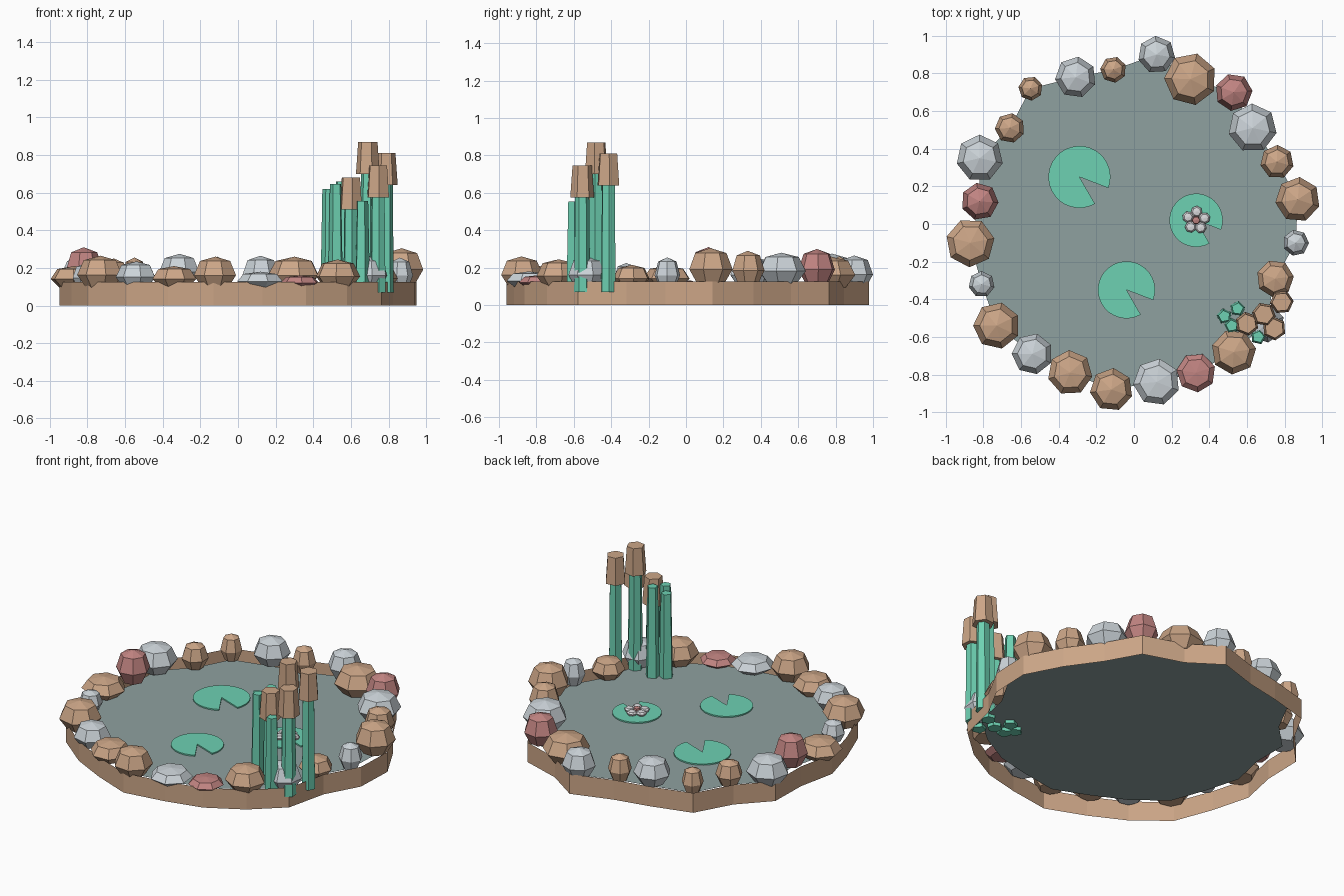
import bpy, bmesh, math, random
from mathutils import Vector

random.seed(4)
cube = bpy.data.objects.get("Cube")
if cube:
    bpy.data.objects.remove(cube, do_unlink=True)


def make_material(name, rgb):
    """Flat material from display colour values."""
    col = [((c + 0.055) / 1.055) ** 2.4 for c in rgb] + [1.0]
    mat = bpy.data.materials.new(name)
    mat.use_nodes = True
    mat.diffuse_color = col
    bsdf = mat.node_tree.nodes["Principled BSDF"]
    bsdf.inputs["Base Color"].default_value = col
    bsdf.inputs["Roughness"].default_value = 0.9
    return mat


brown = make_material("warm brown", (0.80, 0.65, 0.53))
grey = make_material("pale grey", (0.80, 0.83, 0.85))
red = make_material("dusty red", (0.76, 0.52, 0.51))
green = make_material("plant green", (0.43, 0.82, 0.70))
teal = make_material("pond water", (0.56, 0.63, 0.625))
white = make_material("petal white", (0.86, 0.86, 0.87))


def finish(bm, name, mat, fix_normals=True):
    if fix_normals:
        bmesh.ops.recalc_face_normals(bm, faces=bm.faces)
    mesh = bpy.data.meshes.new(name)
    bm.to_mesh(mesh)
    bm.free()
    mesh.materials.append(mat)
    obj = bpy.data.objects.new(name, mesh)
    bpy.context.collection.objects.link(obj)
    return obj


def lathe(name, mat, x, y, profile, sides, turn=0.0, apex=None):
    """Stack of polygon rings (radius, height), closed with a cap or a point."""
    bm = bmesh.new()
    rings = []
    for radius, z in profile:
        ring = []
        for i in range(sides):
            a = turn + math.tau * i / sides
            ring.append(bm.verts.new((x + radius * math.cos(a),
                                      y + radius * math.sin(a), z)))
        rings.append(ring)
    for low, high in zip(rings, rings[1:]):
        for i in range(sides):
            j = (i + 1) % sides
            bm.faces.new((low[i], low[j], high[j], high[i]))
    bm.faces.new(list(reversed(rings[0])))
    if apex is None:
        bm.faces.new(rings[-1])
    else:
        tip = bm.verts.new((x, y, apex))
        for i in range(sides):
            bm.faces.new((rings[-1][i], rings[-1][(i + 1) % sides], tip))
    return finish(bm, name, mat)


# Border stones, counter-clockwise: x, y, radius, top height, colour
stones = [
    (.87, .13, .12, .305, brown), (.76, .33, .09, .29, brown),
    (.63, .51, .13, .28, grey), (.53, .70, .10, .30, red),
    (.30, .77, .14, .26, brown), (.12, .90, .10, .265, grey),
    (-.11, .82, .07, .26, brown), (-.31, .78, .11, .275, grey),
    (-.55, .72, .065, .255, brown), (-.66, .51, .08, .25, brown),
    (-.82, .35, .125, .26, grey), (-.82, .12, .10, .31, red),
    (-.87, -.10, .13, .21, brown), (-.81, -.32, .07, .225, grey),
    (-.73, -.54, .125, .265, brown), (-.54, -.69, .11, .235, grey),
    (-.34, -.79, .12, .21, brown), (-.12, -.88, .115, .26, brown),
    (.12, -.84, .125, .18, grey), (.33, -.79, .105, .16, red),
    (.53, -.68, .12, .245, brown), (.70, -.53, .10, .26, grey),
    (.75, -.29, .10, .215, brown), (.86, -.10, .07, .255, grey),
]
for x, y, r, top, mat in stones:
    base = 0.115 if top > 0.27 else 0.095
    h = top - base
    lathe("border_stone", mat, x, y,
          [(r * .62, base), (r, base + h * .4), (r * .72, base + h * .86)],
          7, random.uniform(0, math.tau), top)

# Water sheet spanning the stone centres
bm = bmesh.new()
bm.faces.new([bm.verts.new((s[0], s[1], .09)) for s in stones])
finish(bm, "water", teal, False)

# Thin outer wall just outside the stone centres
bm = bmesh.new()
pairs = []
for s in stones:
    flat = Vector((s[0], s[1], 0))
    flat += flat.normalized() * .08
    pairs.append((bm.verts.new(flat), bm.verts.new(flat + Vector((0, 0, .125)))))
for i, (low, high) in enumerate(pairs):
    low_next, high_next = pairs[(i + 1) % len(pairs)]
    bm.faces.new((low, low_next, high_next, high))
finish(bm, "outer_wall", brown, False)


# Lily pads: thin discs with a wedge cut out
def lily_pad(x, y, r):
    bm = bmesh.new()
    start, sweep, steps = math.radians(-21), math.radians(321), 28
    pts = [bm.verts.new((x, y, .1))]
    for i in range(steps + 1):
        a = start + sweep * i / steps
        pts.append(bm.verts.new((x + r * math.cos(a), y + r * math.sin(a), .1)))
    face = bm.faces.new(pts)
    ext = bmesh.ops.extrude_face_region(bm, geom=[face])
    for v in ext["geom"]:
        if isinstance(v, bmesh.types.BMVert):
            v.co.z -= .008
    finish(bm, "lily_pad", green)


for x, y, r in ((-.29, .25, .165), (-.04, -.35, .152), (.33, .02, .142)):
    lily_pad(x, y, r)

# Water flower on the right pad
for i in range(5):
    a = math.tau * (i + .2) / 5
    lathe("flower_petal", white, .33 + .046 * math.cos(a), .02 + .046 * math.sin(a),
          [(.025, .10), (.031, .112), (.022, .122)], 7, a, .125)
lathe("flower_centre", red, .33, .02, [(.024, .1), (.02, .128)], 6, 0, .132)

# Cattails: stem with a tapered head
for x, y, top in ((.69, -.48, .87), (.785, -.415, .81),
                  (.745, -.555, .745), (.60, -.53, .68)):
    turn = random.uniform(0, 1)
    lathe("cattail_stem", green, x, y, [(.043, .07), (.037, top - .1)], 6, turn)
    lathe("cattail_head", brown, x, y, [(.064, top - .17), (.052, top)], 6, turn)

# Bare reeds
for x, y, top in ((.48, -.49, .62), (.55, -.45, .66),
                  (.52, -.54, .645), (.66, -.60, .555)):
    lathe("reed", green, x, y, [(.042, .07), (.032, top)], 5, random.uniform(0, 1))
